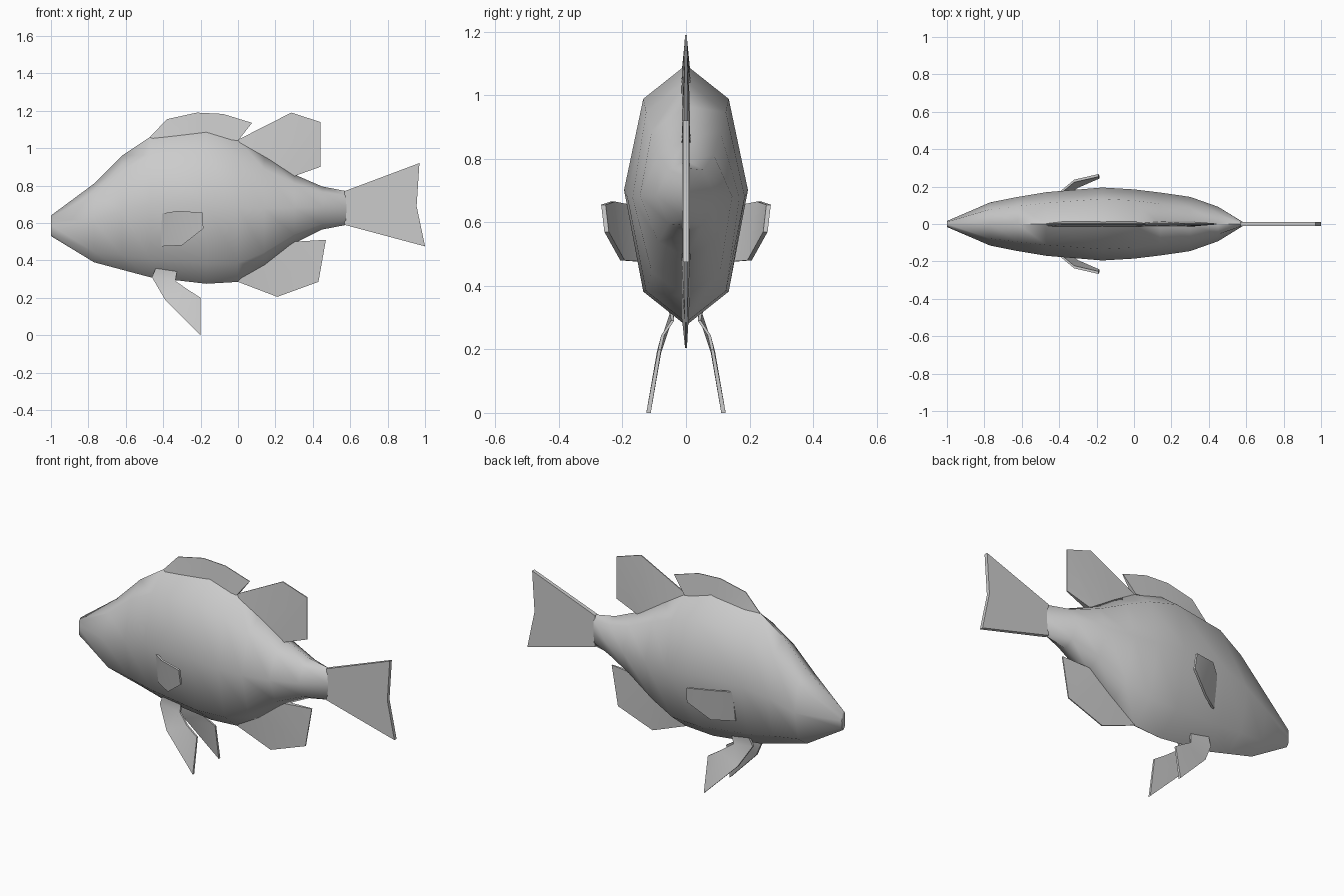
import bpy, bmesh, math

if "Cube" in bpy.data.objects:
    bpy.data.objects.remove(bpy.data.objects["Cube"], do_unlink=True)

grey = bpy.data.materials.new("plain grey")
grey.diffuse_color = (0.6, 0.6, 0.6, 1)
grey.use_nodes = True
grey.node_tree.nodes["Principled BSDF"].inputs["Base Color"].default_value = (0.6, 0.6, 0.6, 1)


def finish(name, bm, angle):
    """Turn a bmesh into a smooth-shaded object."""
    bmesh.ops.recalc_face_normals(bm, faces=bm.faces[:])
    mesh = bpy.data.meshes.new(name)
    bm.to_mesh(mesh)
    bm.free()
    mesh.materials.append(grey)
    ob = bpy.data.objects.new(name, mesh)
    bpy.context.collection.objects.link(ob)
    bpy.ops.object.select_all(action='DESELECT')
    ob.select_set(True)
    bpy.context.view_layer.objects.active = ob
    bpy.ops.object.shade_smooth_by_angle(angle=math.radians(angle))
    return ob


def loft(name, rings, angle):
    """Skin a row of closed rings and cap both ends."""
    bm = bmesh.new()
    rows = [[bm.verts.new(p) for p in ring] for ring in rings]
    n = len(rows[0])
    for a, b in zip(rows, rows[1:]):
        for i in range(n):
            j = (i + 1) % n
            bm.faces.new((a[i], a[j], b[j], b[i]))
    bm.faces.new(rows[0])
    bm.faces.new(rows[-1])
    return finish(name, bm, angle)


def fin(name, root, tip, h_root, h_tip):
    """Thin tapering plate between two rows of (x, y, z) points."""
    rings = []
    for (ax, ay, az), (bx, by, bz) in zip(root, tip):
        rings.append([(ax, ay - h_root, az), (bx, by - h_tip, bz),
                      (bx, by + h_tip, bz), (ax, ay + h_root, az)])
    return loft(name, rings, 40)


def middle(points):
    return [(x, 0, z) for x, z in points]


# Body: x, bottom z, top z, half width, shoulder width fraction
sections = [
    (-1.00, 0.53, 0.64, 0.016, 0.75),
    (-0.77, 0.39, 0.81, 0.115, 0.68),
    (-0.62, 0.35, 0.96, 0.145, 0.66),
    (-0.47, 0.31, 1.06, 0.170, 0.66),
    (-0.17, 0.275, 1.095, 0.195, 0.69),
    (0.00, 0.285, 1.045, 0.185, 0.68),
    (0.14, 0.365, 0.965, 0.168, 0.64),
    (0.30, 0.49, 0.86, 0.145, 0.60),
    (0.45, 0.565, 0.795, 0.092, 0.60),
    (0.58, 0.59, 0.77, 0.012, 0.85),
]
rings = []
for x, lo, hi, w, k in sections:
    h = hi - lo
    half = [(k * w, lo + 0.13 * h), (w, lo + 0.52 * h), (k * w, lo + 0.87 * h)]
    ring = [(0, lo)] + half + [(0, hi)] + [(-y, z) for y, z in reversed(half)]
    rings.append([(x, y, z) for y, z in ring])
loft("body", rings, 60)

# Fins on the centre line
fin("front_dorsal_fin",
    middle([(-0.47, 1.03), (-0.38, 1.05), (-0.22, 1.07), (-0.08, 1.05), (0.0, 1.04)]),
    middle([(-0.47, 1.06), (-0.38, 1.155), (-0.22, 1.19), (-0.08, 1.183), (0.075, 1.135)]),
    0.014, 0.002)
fin("rear_dorsal_fin",
    middle([(0.0, 1.02), (0.15, 0.92), (0.25, 0.86), (0.30, 0.85)]),
    middle([(0.0, 1.045), (0.285, 1.19), (0.44, 1.14), (0.44, 0.90)]),
    0.014, 0.003)
fin("anal_fin",
    middle([(0.0, 0.31), (0.13, 0.40), (0.25, 0.49), (0.30, 0.50)]),
    middle([(0.0, 0.285), (0.21, 0.205), (0.43, 0.285), (0.47, 0.51)]),
    0.014, 0.003)
fin("tail_fin",
    middle([(0.57, 0.77), (0.57, 0.68), (0.57, 0.59)]),
    middle([(0.97, 0.92), (0.955, 0.69), (1.0, 0.475)]),
    0.012, 0.010)

# Paired fins, mirrored across the body
pectoral = fin("pectoral_fins",
               [(-0.41, 0.155, 0.65), (-0.32, 0.230, 0.665), (-0.19, 0.260, 0.655)],
               [(-0.41, 0.130, 0.475), (-0.30, 0.200, 0.48), (-0.185, 0.250, 0.57)],
               0.007, 0.007)
pelvic = fin("pelvic_fins",
             [(-0.43, 0.055, 0.38), (-0.46, 0.045, 0.31), (-0.39, 0.085, 0.19), (-0.20, 0.118, 0.0)],
             [(-0.32, 0.055, 0.38), (-0.335, 0.042, 0.29), (-0.27, 0.073, 0.245), (-0.20, 0.083, 0.20)],
             0.007, 0.005)
for ob in (pectoral, pelvic):
    mirror = ob.modifiers.new("Mirror", 'MIRROR')
    mirror.use_axis = (False, True, False)
    mirror.use_clip = False
    mirror.use_mirror_merge = False
